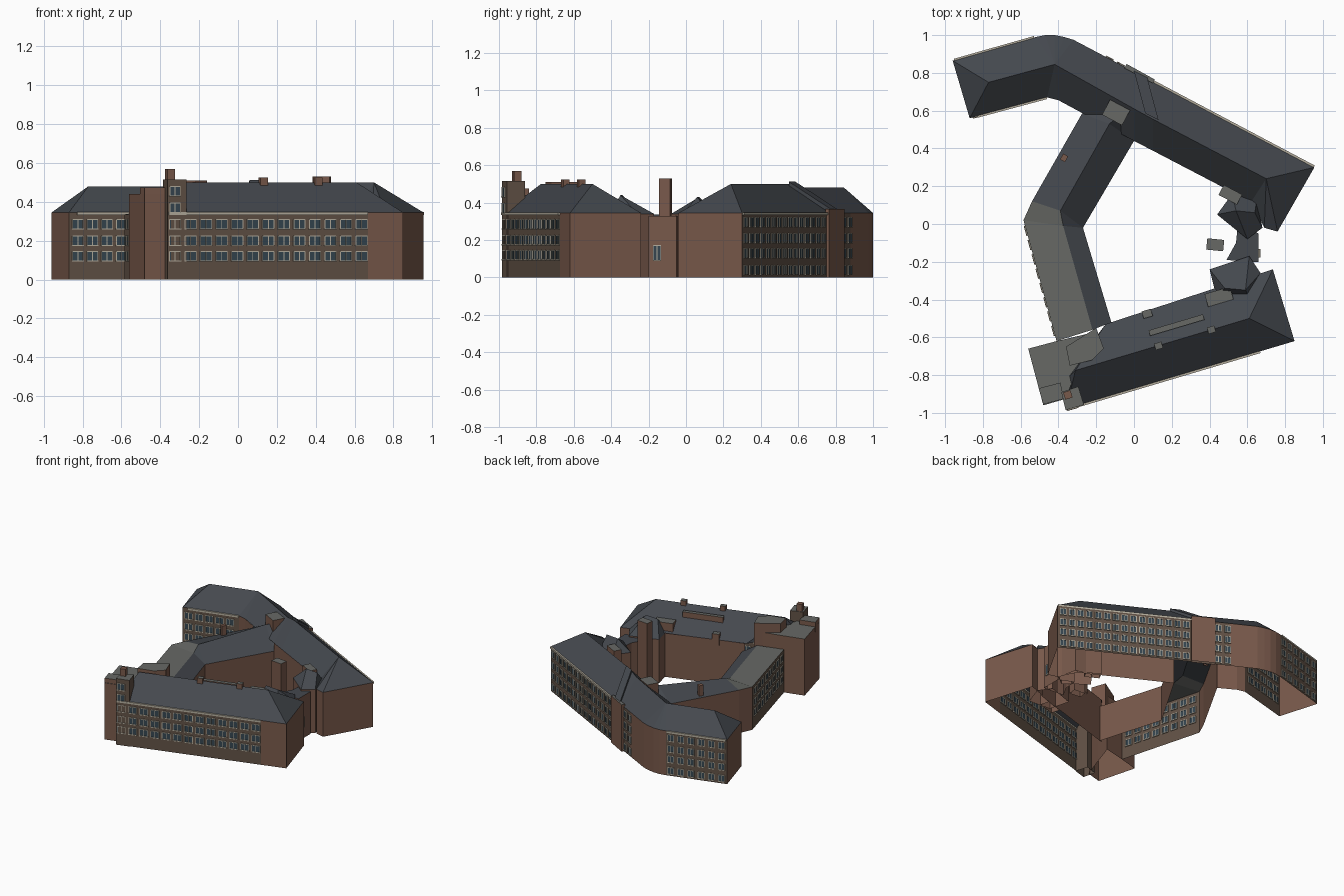
import bpy, bmesh, math
from mathutils import Matrix, Vector

if "Cube" in bpy.data.objects:
    bpy.data.objects.remove(bpy.data.objects["Cube"])


def mat(name, c):
    m = bpy.data.materials.new(name)
    m.diffuse_color = (*c, 1)
    m.use_nodes = True
    m.node_tree.nodes["Principled BSDF"].inputs["Base Color"].default_value = m.diffuse_color
    return m


BRICK = mat("brick", (.19, .10, .07))
DARK = mat("dark_brick", (.12, .083, .06))
SLATE = mat("slate", (.058, .065, .076))
FLAT = mat("flat_roof_grey", (.135, .14, .13))
CREAM = mat("cream_trim", (.46, .42, .34))
GLASS = mat("glass", (.035, .06, .08))


def mesh(name, verts, faces, mats, idx=None):
    me = bpy.data.meshes.new(name)
    me.from_pydata(verts, [], faces)
    for m in mats:
        me.materials.append(m)
    if idx:
        for p, i in zip(me.polygons, idx):
            p.material_index = i
    ob = bpy.data.objects.new(name, me)
    bpy.context.collection.objects.link(ob)
    return ob


def wall(name, pts, z1=.345, m=BRICK, z0=0):
    n = len(pts)
    v = [(x, y, z0) for x, y in pts] + [(x, y, z1) for x, y in pts]
    return mesh(name, v, [(i, i + 1, n + i + 1, n + i) for i in range(n - 1)], [m])


def prism(name, pts, z1, top=FLAT, z0=0, side=BRICK):
    n = len(pts)
    v = [(x, y, z0) for x, y in pts] + [(x, y, z1) for x, y in pts]
    f = [(i, (i + 1) % n, n + (i + 1) % n, n + i) for i in range(n)]
    return mesh(name, v, f + [tuple(range(n, 2 * n))], [side, top], [0] * n + [1])


def box(name, x, y, ang, lx, ly, z0, z1, top=BRICK):
    c, s = math.cos(ang), math.sin(ang)
    pts = [(x + c * a * lx / 2 - s * b * ly / 2, y + s * a * lx / 2 + c * b * ly / 2)
           for a, b in ((-1, -1), (1, -1), (1, 1), (-1, 1))]
    return prism(name, pts, z1, top, z0)


def roof(name, eaves, ridge, z=.345):
    """eaves: (x, y, ridge index) running round the roof; ridge: 3D points."""
    n = len(eaves)
    v = [(x, y, z) for x, y, _ in eaves] + list(ridge)
    f = []
    for i in range(n):
        j = (i + 1) % n
        a, b = eaves[i][2], eaves[j][2]
        f.append((i, j, n + b) if a == b else (i, j, n + b, n + a))
    return mesh(name, v, f, [SLATE])


def windows(name, a, b, n, rows, w, h=.05):
    a, b = Vector(a), Vector(b)
    ang = math.atan2(b.y - a.y, b.x - a.x)
    bm = bmesh.new()

    def cube(p, z, sx, sy, sz, mi, off=0):
        M = Matrix.Translation((p.x, p.y, z)) @ Matrix.Rotation(ang, 4, 'Z') @ \
            Matrix.Translation((off, 0, 0)) @ Matrix.Diagonal((sx, sy, sz, 1))
        r = bmesh.ops.create_cube(bm, size=1, matrix=M)
        for f in {f for q in r['verts'] for f in q.link_faces}:
            f.material_index = mi

    for i in range(n):
        p = a.lerp(b, i / max(1, n - 1))
        for z in rows:
            cube(p, z, w, .006, h, 1)
            cube(p, z + h / 2, w, .010, .005, 0)
            cube(p, z - h / 2, w * 1.1, .014, .006, 0)
            for o in (-w / 2, 0, w / 2):
                cube(p, z, .004, .010, h, 0, o)
    me = bpy.data.meshes.new(name)
    bm.to_mesh(me)
    bm.free()
    me.materials.append(CREAM)
    me.materials.append(GLASS)
    bpy.context.collection.objects.link(bpy.data.objects.new(name, me))


SA, NA = .289, -.487   # directions of the south and north-east wings
R3 = (.12, .20, .285)
R4 = (.04, .13, .21, .295)

# North wing walls
curve = [(-.52, .99), (-.47, 1.0), (-.42, 1.0), (-.37, .99), (-.32, .975)]
wall("north_east_facade", [(.955, .30), (-.14, .88)], m=DARK)
wall("north_curved_wall", [(-.14, .88)] + curve[::-1])
wall("north_west_facade", [(-.52, .99), (-.96, .865)], m=DARK)
wall("north_west_end_wall", [(-.96, .865), (-.87, .56)])
wall("north_west_court_facade", [(-.87, .56), (-.46, .67)], m=DARK)
wall("north_court_wall", [(-.46, .67), (-.40, .655), (-.275, .585)])
wall("north_inner_wall", [(0, .44), (.62, .117), (.69, -.02), (.76, -.04), (.955, .30)])

# North wing hipped roof
roof("north_roof",
     [(-.96, .865, 0)] + [(x, y, 1) for x, y in curve] +
     [(0, .806, 2), (.1, .753, 3), (.955, .30, 4), (.76, -.04, 4), (.69, -.02, 4),
      (.62, .117, 4), (.1, .388, 3), (0, .44, 2), (-.40, .655, 1), (-.46, .67, 1), (-.87, .56, 0)],
     [(-.77, .75, .48), (-.42, .845, .48), (.0, .61, .48), (.1, .555, .5), (.70, .24, .5)])
prism("north_stair_shaft", [(-.05, .825), (.10, .745), (.11, .765), (-.04, .848)], .365)
mesh("north_roof_band", [(.0, .81, .365), (.07, .775, .365), (.13, .55, .512), (.06, .585, .512),
                         (.0, .81, .33), (.07, .775, .33), (.13, .55, .47), (.06, .585, .47)],
     [(0, 1, 2, 3), (0, 4, 5, 1), (1, 5, 6, 2), (2, 6, 7, 3), (3, 7, 4, 0)], [SLATE])
box("north_roof_hut", -.095, .59, NA, .12, .09, .34, .47, FLAT)
box("north_east_stair_head", .51, .155, NA, .11, .06, 0, .40, FLAT)

# South wing walls and roof
wall("south_facade", [(-.36, -.98), (.67, -.674)], m=DARK)
wall("south_end_wall", [(.67, -.674), (.85, -.62), (.735, -.24), (.60, -.29)])
wall("south_court_wall", [(.60, -.30), (-.14, -.525)])
roof("south_roof", [(-.36, -.98, 0), (.85, -.62, 1), (.735, -.24, 1), (-.15, -.53, 0), (-.39, -.85, 0)],
     [(-.31, -.775, .5), (.61, -.50, .5)])
box("south_roof_strip", .225, -.535, SA, .30, .03, .38, .475, FLAT)
for i, (x, y) in enumerate([(.13, -.645), (.41, -.56)]):
    box(f"south_chimney_{i}", x, y, SA, .04, .035, .44, .525, FLAT)
box("south_small_dormer", .07, -.475, SA, .05, .04, .3, .39, FLAT)
box("south_court_stair_head", .45, -.385, SA, .14, .07, 0, .42, FLAT)

# South-west block, tower and chimney
prism("south_west_block", [(-.56, -.66), (-.48, -.96), (-.36, -.925), (-.30, -.76), (-.24, -.58), (-.41, -.62)], .44)
prism("south_west_upper_block", [(-.505, -.87), (-.48, -.955), (-.37, -.925), (-.39, -.84)], .475, z0=.4)
prism("south_west_tower", [(-.362, -.985), (-.265, -.957), (-.295, -.86), (-.385, -.89)], .515, side=DARK)
prism("south_west_back_block", [(-.36, -.65), (-.20, -.55), (-.16, -.66), (-.22, -.72), (-.34, -.75)], .51, z0=.33)
box("south_west_chimney", -.35, -.905, SA, .04, .04, .5, .57)

# West wing: two bent sections
wall("west_upper_wall", [(-.275, .585), (-.54, .12), (-.585, .02)], .335)
wall("west_facade", [(-.585, .02), (-.41, -.62)], .335, DARK)
wall("west_court_wall", [(-.12, -.52), (-.27, -.02), (0, .44)], .28)
mesh("west_upper_roof", [(-.275, .585, .335), (-.54, .12, .335), (-.39, .07, .37), (-.13, .53, .42),
                         (-.27, -.02, .28), (0, .44, .28), (-.05, .60, .42)],
     [(0, 1, 2, 3), (2, 4, 5, 3), (3, 5, 6), (0, 3, 6)], [SLATE])
mesh("west_flat_roof", [(-.585, .02, .335), (-.54, .12, .335), (-.39, .07, .37), (-.375, -.01, .338),
                        (-.22, -.56, .338), (-.41, -.62, .335)],
     [(0, 3, 2, 1), (0, 5, 4, 3)], [FLAT])
mesh("west_lean_to_roof", [(-.39, .07, .37), (-.375, -.01, .338), (-.22, -.56, .338), (-.12, -.52, .28),
                           (-.27, -.02, .28)], [(0, 1, 4), (1, 2, 3, 4)], [SLATE])
box("west_chimney", -.37, .35, 1.05, .035, .03, .33, .42)

# East cluster: two hipped turrets, connector and tall chimney
A = [(.40, -.24), (.61, -.17), (.67, -.26), (.62, -.41), (.44, -.40)]
B = [(.44, .05), (.52, .16), (.65, .13), (.68, -.02), (.60, -.08)]
for name, P, ids, r in (("south_turret", A, (0, 1, 1, 1, 0), [(.48, -.34, .44), (.59, -.35, .44)]),
                        ("north_turret", B, (0, 0, 1, 1, 0), [(.54, .07, .43), (.64, .06, .43)])):
    wall(name + "_walls", P + P[:1], .34)
    roof(name + "_roof", [(x, y, k) for (x, y), k in zip(P, ids)], r, .34)
prism("east_connector", [(.55, .0), (.66, -.05), (.66, -.2), (.6, -.2), (.49, -.19), (.54, -.1)], .33, SLATE)
box("east_chimney_tower", .43, -.11, -.1, .09, .06, 0, .53, FLAT)
windows("east_door", (.662, -.155), (.662, -.12), 1, (.13,), .04, .08)

# Windows and cornices
windows("south_windows", (-.325, -.971), (.635, -.685), 13, R3, .06)
windows("tower_windows", (-.325, -.975), (-.30, -.968), 1, (.37, .455), .055)
windows("north_west_court_windows", (-.825, .572), (-.525, .652), 5, R3, .056)
windows("north_east_windows", (.92, .3185), (.135, .734), 15, R4, .042)
windows("north_east_left_windows", (-.07, .843), (-.13, .875), 2, R4, .042)
windows("north_west_windows", (-.555, .98), (-.92, .876), 6, R4, .045)
windows("west_windows", (-.57, -.035), (-.425, -.565), 8, R3, .05)
for name, x, y, ang, l in (("south_cornice", .155, -.828, SA, 1.07),
                           ("north_west_court_cornice", -.645, .62, .262, .38),
                           ("north_east_cornice", .52, .532, NA, .98),
                           ("north_west_cornice", -.74, .927, .277, .44)):
    ob = box(name, x, y, ang, l, .016, .333, .347, CREAM)
    ob.data.materials[0] = CREAM
